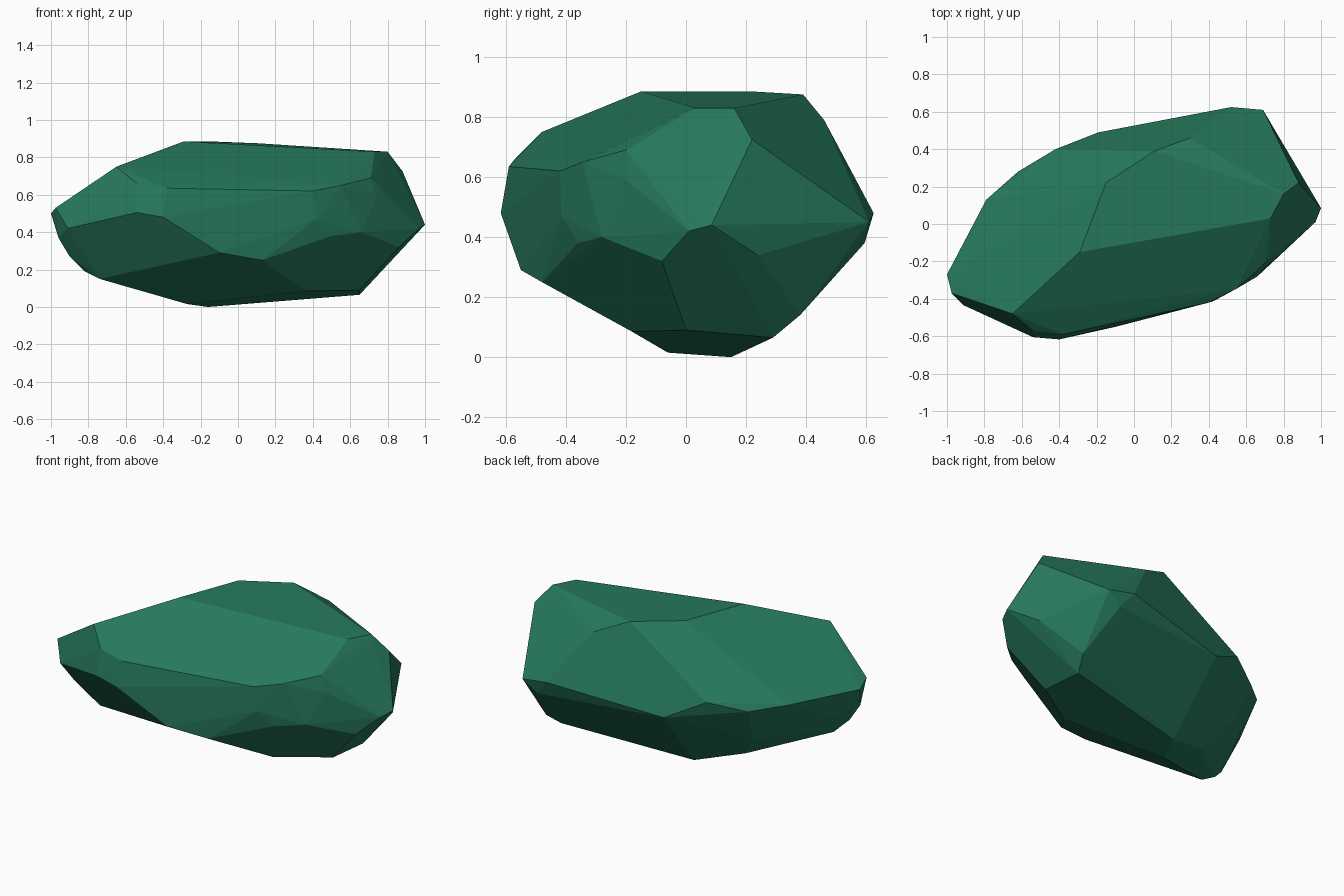
import bpy, bmesh, math

# Corner points of the chiselled stone, grouped in rings from top to bottom
crown = [(-.29, -.15, .885), (-.15, .22, .885), (.11, .39, .875), (.80, .16, .83),
         (.73, .03, .83), (.88, .22, .725), (.30, .46, .79)]
shoulder = [(-.65, -.48, .75), (-.54, -.57, .66), (-.38, -.59, .635), (.40, -.42, .62),
            (.55, -.345, .65), (.71, -.20, .69)]
girdle = [(-1, -.27, .50), (-.975, -.37, .53), (-.91, -.435, .42), (-.54, -.605, .505),
          (-.40, -.617, .48), (.42, -.415, .47), (.74, -.20, .59), (.97, .01, .42),
          (1, .085, .44), (.69, .61, .45), (.52, .625, .48), (.60, .595, .38),
          (-.19, .49, .40), (-.42, .40, .52), (-.62, .28, .47), (-.79, .13, .50)]
belly = [(.66, -.28, .40), (.50, -.36, .38), (.28, -.44, .345), (.13, -.48, .25),
         (-.10, -.55, .29), (.86, -.08, .32), (.89, .24, .34), (-.96, -.33, .37),
         (-.90, -.31, .27), (-.57, .17, .25)]
base = [(-.16, .15, 0), (-.27, -.06, .015), (.36, -.18, .085), (.65, 0, .09),
        (.65, .29, .065), (.69, .38, .14), (-.74, -.29, .15), (-.82, -.27, .19),
        (-.45, .06, .085)]

# Wrap the corners in a convex skin and merge nearly flat triangles into facets
bm = bmesh.new()
for p in crown + shoulder + girdle + belly + base:
    bm.verts.new(p)
res = bmesh.ops.convex_hull(bm, input=bm.verts[:])
bmesh.ops.delete(bm, geom=[v for v in bm.verts if not v.link_faces], context='VERTS')
bmesh.ops.dissolve_limit(bm, angle_limit=math.radians(3), verts=bm.verts[:], edges=bm.edges[:])
bmesh.ops.recalc_face_normals(bm, faces=bm.faces[:])

mesh = bpy.data.meshes.new("stone")
bm.to_mesh(mesh)
bm.free()
stone = bpy.data.objects.new("stone", mesh)
bpy.context.collection.objects.link(stone)

# One flat green
green = bpy.data.materials.new("deep green")
green.diffuse_color = (.019, .19, .105, 1)
mesh.materials.append(green)
